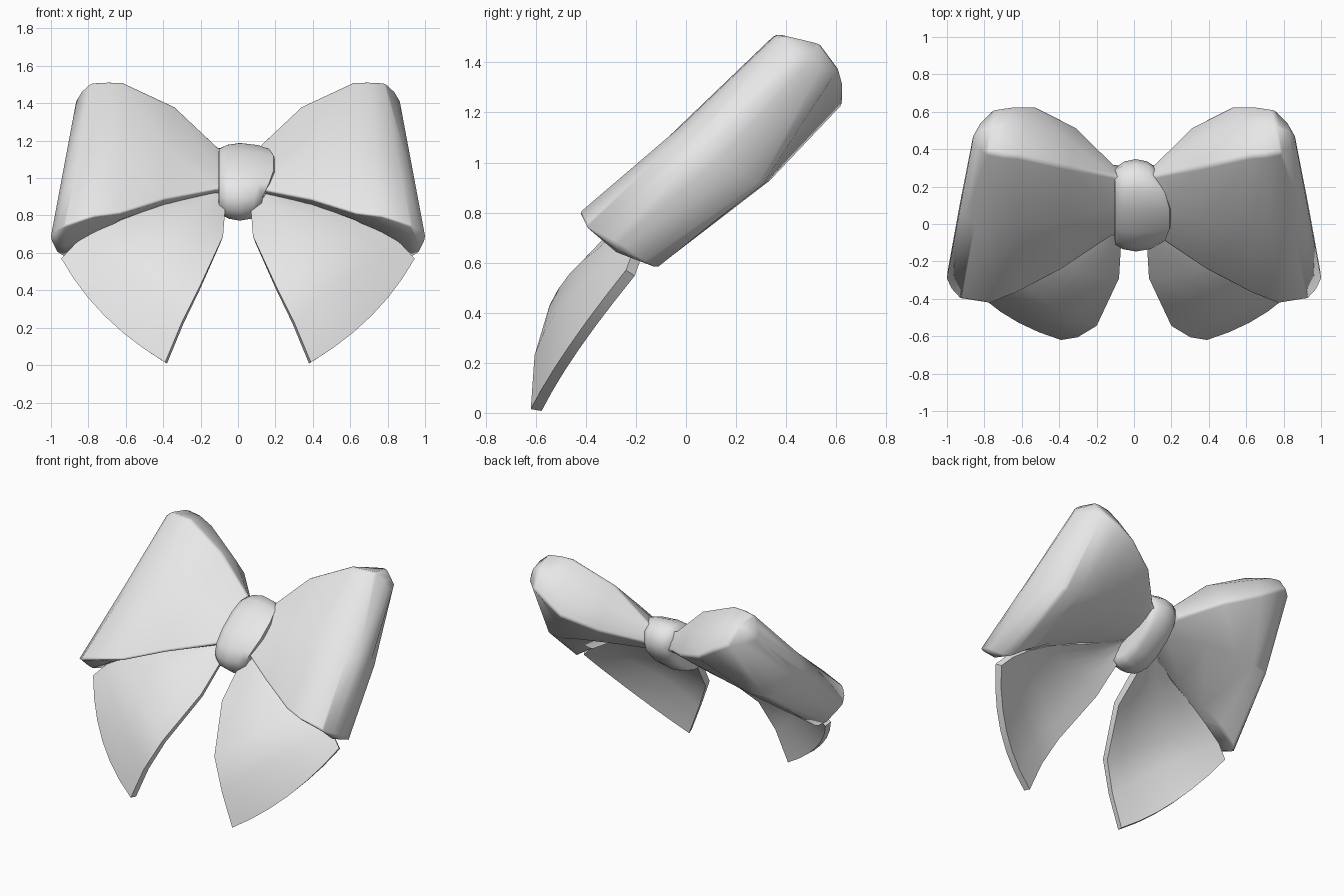
import bpy, bmesh, math
from mathutils import Vector as V

if "Cube" in bpy.data.objects:
    bpy.data.objects.remove(bpy.data.objects["Cube"])

fabric = bpy.data.materials.new("light grey fabric")
fabric.diffuse_color = (0.8, 0.8, 0.8, 1)
fabric.use_nodes = True
fabric.node_tree.nodes["Principled BSDF"].inputs["Base Color"].default_value = fabric.diffuse_color


def finish(name, bm, angle, mirror=False):
    bmesh.ops.recalc_face_normals(bm, faces=bm.faces)
    me = bpy.data.meshes.new(name)
    bm.to_mesh(me)
    bm.free()
    me.materials.append(fabric)
    me.shade_smooth()
    me.set_sharp_from_angle(angle=math.radians(angle))
    ob = bpy.data.objects.new(name, me)
    bpy.context.collection.objects.link(ob)
    if mirror:
        mod = ob.modifiers.new("mirror", 'MIRROR')
        mod.use_mirror_merge = False
    return ob


def loft(bm, rings):
    """Skin closed rings of points and cap both ends."""
    vs = [[bm.verts.new(p) for p in r] for r in rings]
    n = len(vs[0])
    for a, b in zip(vs, vs[1:]):
        for i in range(n):
            j = (i + 1) % n
            bm.faces.new((a[i], a[j], b[j], b[i]))
    bm.faces.new(vs[0])
    bm.faces.new(vs[-1])


# Bow loops: corners of each section are front-bottom, front-top, back-top, back-bottom
sections = [
    ((.05, -.04, .95), (.05, .24, 1.13), (.05, .30, 1.04), (.05, .02, .90)),
    ((.12, -.07, .94), (.11, .26, 1.17), (.11, .32, 1.05), (.12, .02, .905)),
    ((.39, -.25, .885), (.34, .30, 1.385), (.31, .52, 1.15), (.39, -.01, .85)),
    ((.63, -.375, .81), (.62, .36, 1.515), (.53, .63, 1.24), (.63, -.07, .765)),
    ((.77, -.43, .795), (.70, .365, 1.515), (.64, .63, 1.31), (.78, -.08, .675)),
    ((.92, -.405, .75), (.78, .38, 1.51), (.75, .615, 1.37), (.92, -.11, .575)),
    ((.975, -.345, .72), (.835, .41, 1.46), (.82, .54, 1.375), (.965, -.165, .605)),
    ((1.0, -.29, .69), (.865, .43, 1.41), (.86, .47, 1.38), (.995, -.245, .665)),
]
# Bulge of each section: top, back, bottom, front
bulges = [(0, .02, 0, .01), (.01, .03, 0, .01), (.03, .045, .01, .01), (.05, .07, .015, 0),
          (.06, .088, .02, -.015), (.05, .08, .03, -.015), (.03, .05, .02, -.005),
          (0, .02, 0, 0)]
up, back = V((0, .74, .67)), V((0, .67, -.74))
rings = []
for sec, (top, rear, low, face) in zip(sections, bulges):
    fb, ft, bt, bb = map(V, sec)
    rings.append([fb, (fb + ft) / 2 - back * face, ft, (ft + bt) / 2 + up * top,
                  bt, (bt + bb) / 2 + back * rear, bb, (bb + fb) / 2 - up * low])
bm = bmesh.new()
loft(bm, rings)
bmesh.ops.recalc_face_normals(bm, faces=bm.faces)
# Soft hem along the strong folds
hem = [e for e in bm.edges if e.calc_face_angle(0) > math.radians(45)
       and .13 < max(v.co.x for v in e.verts) and min(v.co.x for v in e.verts) < .85]
bmesh.ops.bevel(bm, geom=hem, offset=.018, segments=2, profile=.5,
                affect='EDGES', clamp_overlap=True)
finish("bow_loops", bm, 75, True)

# Ribbon tails: curved sheet between an inner and an outer edge
inner = [(.05, .06, .96), (.07, -.12, .82), (.08, -.29, .69),
         (.20, -.545, .43), (.30, -.605, .23), (.39, -.62, .015)]
outer = [(.08, .08, .97), (.35, -.07, .895), (.58, -.15, .83),
         (.75, -.19, .74), (.87, -.21, .65), (.945, -.24, .57)]
bm = bmesh.new()
cols = 6
grid = []
for k, (a, b) in enumerate(zip(inner, outer)):
    a, b = V(a), V(b)
    bulge = V((.045, -.04, -.03)) if k == 5 else V((0, -.011, .006)) * min(k + 1, 5)
    grid.append([bm.verts.new(a.lerp(b, c / cols) + bulge * (4 * c / cols * (1 - c / cols)))
                 for c in range(cols + 1)])
for r, q in zip(grid, grid[1:]):
    for c in range(cols):
        bm.faces.new((r[c], q[c], q[c + 1], r[c + 1]))
bmesh.ops.recalc_face_normals(bm, faces=bm.faces)
if sum((f.normal.y for f in bm.faces)) < 0:
    bmesh.ops.reverse_faces(bm, faces=bm.faces)
bmesh.ops.solidify(bm, geom=bm.faces[:], thickness=-.045)
finish("ribbon_tails", bm, 50, True)

# Centre knot: tilted band, swelling to one side at the front
ang = math.radians(36)
kv, kw = V((0, math.cos(ang), math.sin(ang))), V((0, -math.sin(ang), math.cos(ang)))
centre = V((.01, .10, .98))
rings = []
for s, size in ((-1, .72), (-.97, .85), (-.6, .95), (0, 1), (.6, .95), (.97, .85), (1, .72)):
    ring = []
    for i in range(14):
        t = 2 * math.pi * i / 14
        c, d = math.cos(t), math.sin(t)
        x = s * (.115 if d > -.1 else .1)
        if s > 0:
            x += s * .075 * max(0, d) ** 2
        p = centre + kv * (.275 * size * math.copysign(abs(c) ** .85, c)) \
            + kw * (.15 * size * math.copysign(abs(d) ** .85, d))
        ring.append(p + V((x, 0, 0)))
    rings.append(ring)
bm = bmesh.new()
loft(bm, rings)
finish("centre_knot", bm, 60)
